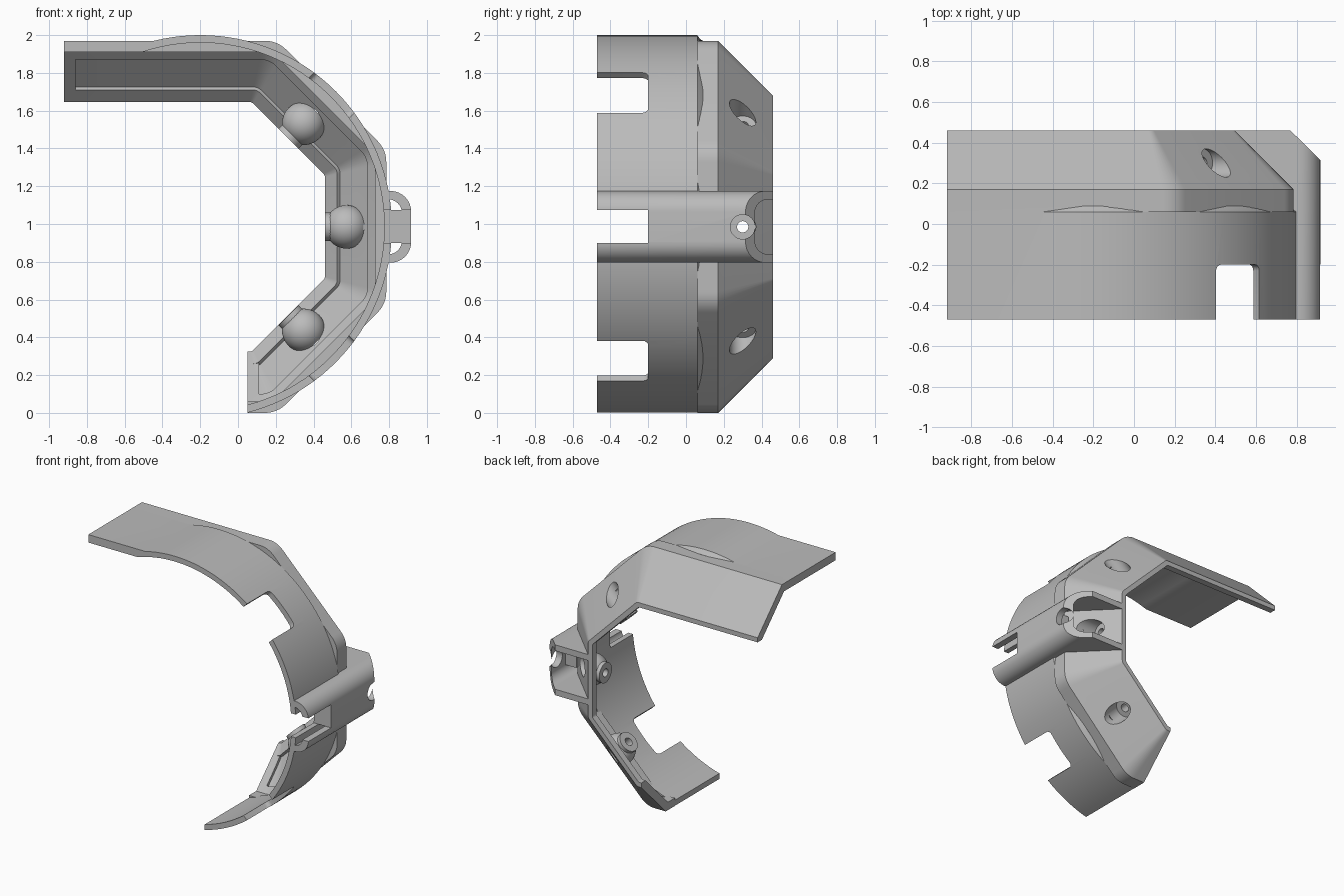
import bpy, bmesh
from math import sin, cos, acos, asin, pi, radians
from mathutils import Matrix, Vector

if "Cube" in bpy.data.objects:
    bpy.data.objects.remove(bpy.data.objects["Cube"])

CX, CZ = -0.2, 0.985          # centre of the ring
ARM_X, TIP_X = -0.92, 0.05    # ends of the upper arm and lower tip
FRONT, BACK = -0.47, 0.46

grey = bpy.data.materials.new("plain grey")
grey.use_nodes = True
grey.diffuse_color = (0.5, 0.5, 0.5, 1)
grey.node_tree.nodes["Principled BSDF"].inputs["Base Color"].default_value = (0.5, 0.5, 0.5, 1)


def finish(name, bm):
    bmesh.ops.recalc_face_normals(bm, faces=bm.faces)
    mesh = bpy.data.meshes.new(name)
    bm.to_mesh(mesh)
    bm.free()
    mesh.materials.append(grey)
    obj = bpy.data.objects.new(name, mesh)
    bpy.context.collection.objects.link(obj)
    return obj


def loft(name, rings):
    """Skin closed rings of points and cap both ends."""
    bm = bmesh.new()
    rows = [[bm.verts.new(p) for p in ring] for ring in rings]
    n = len(rows[0])
    for a, b in zip(rows, rows[1:]):
        for i in range(n):
            j = (i + 1) % n
            bm.faces.new((a[i], a[j], b[j], b[i]))
    bm.faces.new(rows[0])
    bm.faces.new(rows[-1])
    return finish(name, bm)


def combine(obj, tool, operation):
    mod = obj.modifiers.new("combine", 'BOOLEAN')
    mod.operation, mod.solver, mod.object = operation, 'EXACT', tool
    deps = bpy.context.evaluated_depsgraph_get()
    deps.update()
    obj.data = bpy.data.meshes.new_from_object(obj.evaluated_get(deps))
    obj.modifiers.clear()
    bpy.data.objects.remove(tool)


def radial(angle):
    """Local x points outward from the ring centre."""
    return Matrix.Translation((CX, 0, CZ)) @ Matrix.Rotation(-radians(angle), 4, 'Y')


def box(name, lo, hi, matrix=Matrix(), round_by=0):
    bm = bmesh.new()
    bmesh.ops.create_cube(bm, size=1)
    lo, hi = Vector(lo), Vector(hi)
    for v in bm.verts:
        v.co = (lo + hi) / 2 + v.co * (hi - lo)
    if round_by:
        bmesh.ops.bevel(bm, geom=bm.edges[:], offset=round_by, segments=4,
                        profile=0.5, affect='EDGES')
    bm.transform(matrix)
    return finish(name, bm)


def rod(name, radius, r0, r1, y, matrix):
    bm = bmesh.new()
    bmesh.ops.create_cone(bm, cap_ends=True, segments=32, radius1=radius, radius2=radius,
                          depth=r1 - r0,
                          matrix=Matrix.Translation(((r0 + r1) / 2, y, 0)) @ Matrix.Rotation(pi / 2, 4, 'Y'))
    bm.transform(matrix)
    return finish(name, bm)


def octagon_path(r, y, x0, x1):
    """Half octagon of apothem r with softened corners."""
    f = max(0.02, (r - 0.6) * 0.4)
    pts = [(x0, y, CZ + r)]
    for corner in (67.5, 22.5, -22.5, -67.5):
        d = (r - f) / cos(radians(22.5))
        c = radians(corner)
        for k in range(7):
            t = radians(corner + 22.5 - 7.5 * k)
            pts.append((CX + d * cos(c) + f * cos(t), y, CZ + d * sin(c) + f * sin(t)))
    return pts + [(x1, y, CZ - r)]


def octagon_sweep(name, profile, x0, x1):
    paths = [octagon_path(r, y, x0, x1) for r, y in profile]
    return loft(name, list(zip(*paths)))


# Front shell: flat arm running into a round band with a chamfered rear edge
def band_outline(outer, y, inner=0.975, steps=64):
    def arc(radius, height):
        start = pi - asin(min(1, height / radius))
        end = -acos((TIP_X - CX) / radius)
        return [(CX + radius * cos(t), y, CZ + radius * sin(t))
                for t in (start + (end - start) * i / steps for i in range(steps + 1))]
    return ([(ARM_X, y, CZ + 0.985)] + arc(outer, 0.985)
            + arc(inner, 0.925)[::-1] + [(ARM_X, y, CZ + 0.925)])


front_shell = loft("front_shell", [band_outline(1.015, FRONT), band_outline(1.015, 0.06),
                                   band_outline(0.986, 0.089)])
for angle in (45, -45):
    combine(front_shell, box("notch", (0.8, -0.7, -0.15), (1.2, -0.2, 0.15),
                             radial(angle), 0.03), 'DIFFERENCE')
combine(front_shell, box("notch", (0.6, -0.7, 0.9), (1.1, -0.2, 1.075)), 'DIFFERENCE')

# Rear frame: octagonal wall that slopes inward, with a shallow inner recess
rear_frame = octagon_sweep("rear_frame", [
    (0.985, 0.06), (0.985, 0.17), (0.695, BACK), (0.66, BACK),
    (0.66, 0.41), (0.925, 0.145), (0.925, 0.06)], ARM_X, TIP_X)
recess = octagon_sweep("recess", [
    (0.70, 0.32), (0.74, 0.36), (0.90, 0.20), (0.86, 0.16)], -0.86, 0.11)
combine(rear_frame, recess, 'DIFFERENCE')


# Screw bosses: domed swelling on the inner slope with a flat radial stub
def dome(matrix):
    bm = bmesh.new()
    bmesh.ops.create_uvsphere(bm, u_segments=32, v_segments=20, radius=0.115,
                              matrix=Matrix.Translation((0.775, 0.3, 0)))
    bmesh.ops.bisect_plane(bm, geom=bm.verts[:] + bm.edges[:] + bm.faces[:],
                           plane_co=(0.825, 0.3, 0), plane_no=(1, 1, 0), clear_outer=True)
    bmesh.ops.holes_fill(bm, edges=[e for e in bm.edges if e.is_boundary], sides=0)
    bm.transform(matrix)
    return finish("dome", bm)


ANGLES = (45, 0, -45)
for angle in ANGLES:
    m = radial(angle)
    combine(rear_frame, dome(m), 'UNION')
    combine(rear_frame, rod("stub", 0.075, 0.661, 0.73, 0.3, m), 'UNION')
for angle in ANGLES:
    m = radial(angle)
    combine(rear_frame, rod("pocket", 0.07, 0.76, 1.2, 0.3, m), 'DIFFERENCE')
    combine(rear_frame, rod("hole", 0.03, 0.5, 1.2, 0.3, m), 'DIFFERENCE')


# Side loop: hollow rounded channel on the outside of the ring
def channel(name, half, y0, y1):
    outline = [(x, CZ + h) for x, h in half] + [(x, CZ - h) for x, h in half[::-1]]
    return loft(name, [[(x, y, z) for x, z in outline] for y in (y0, y1)])


def rounded_half(x, h, r):
    return [(0.3, h)] + [(x - r + r * sin(t), h - r + r * cos(t))
                         for t in (pi / 2 * i / 8 for i in range(9))]


side_loop = channel("side_loop", rounded_half(0.917, 0.19, 0.11), FRONT - 0.1, BACK + 0.1)
plan = [(0.78, FRONT), (0.917, FRONT), (0.917, 0.315), (0.77, BACK), (0.48, BACK), (0.78, 0.16)]
combine(side_loop, loft("plan", [[(x, y, z) for x, y in plan] for z in (0.7, 1.3)]), 'INTERSECT')
combine(side_loop, channel("tunnel", rounded_half(0.867, 0.145, 0.07), -1, 1), 'DIFFERENCE')
combine(side_loop, box("rib", (0.775, -0.3, 0.9), (0.9, 0.2, 1.075)), 'UNION')
combine(side_loop, box("notch", (0.6, -0.7, 0.9), (1.1, -0.2, 1.075)), 'DIFFERENCE')
combine(side_loop, rod("access_hole", 0.065, 0.8, 1.3, 0.3, radial(0)), 'DIFFERENCE')

# Smooth curved faces, keep hard edges
for obj in (front_shell, rear_frame, side_loop):
    bpy.ops.object.select_all(action='DESELECT')
    obj.select_set(True)
    bpy.context.view_layer.objects.active = obj
    bpy.ops.object.shade_smooth_by_angle(angle=radians(30))
